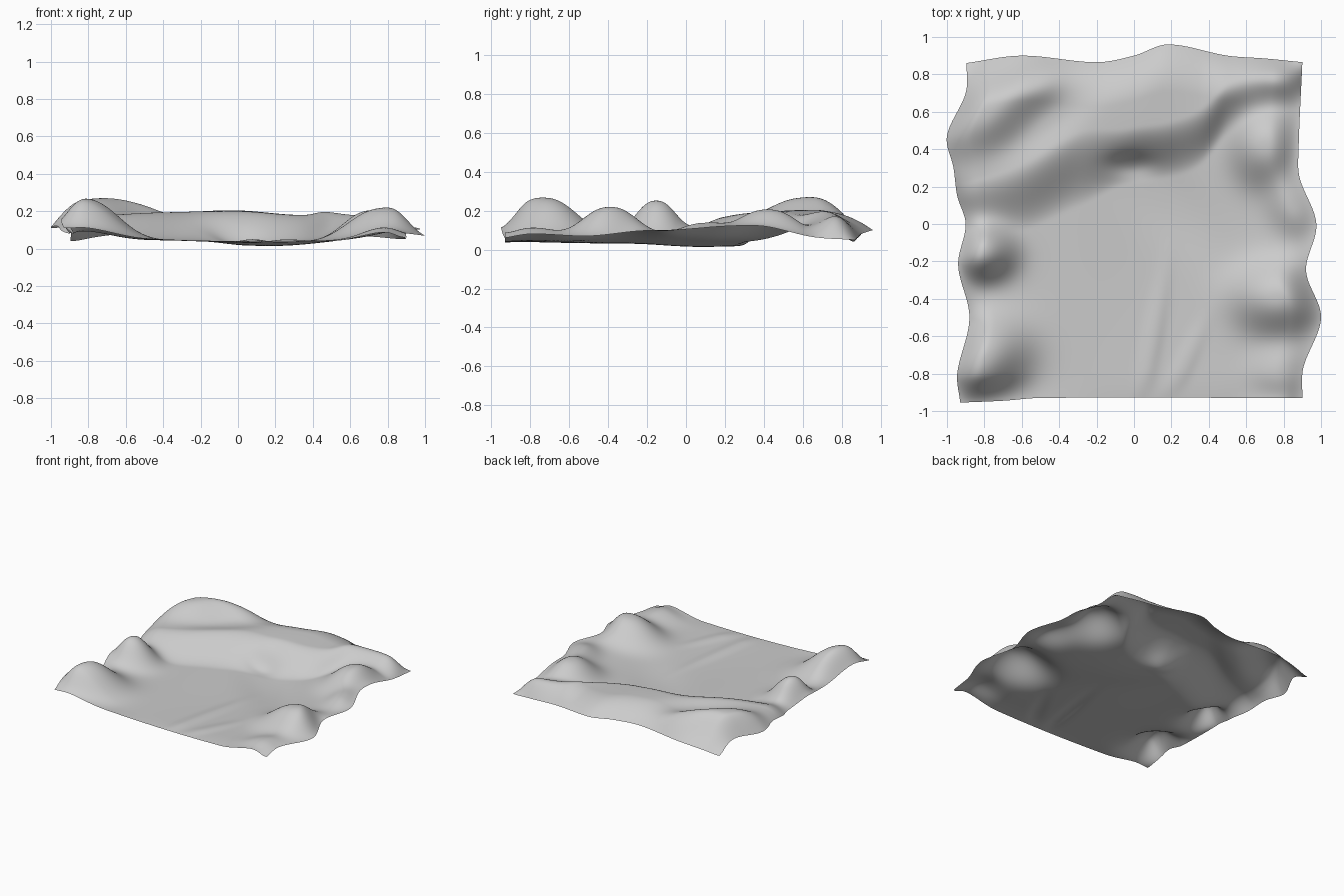
import bpy, bmesh, math

if "Cube" in bpy.data.objects:
    bpy.data.objects.remove(bpy.data.objects["Cube"])

N = 140


def curve(pts):
    """Smooth interpolation through (position, value) points."""
    def f(t):
        if t <= pts[0][0]:
            return pts[0][1]
        if t >= pts[-1][0]:
            return pts[-1][1]
        i = max(k for k in range(len(pts) - 1) if pts[k][0] <= t)
        a, b = pts[i], pts[i + 1]
        p, q = pts[max(i - 1, 0)], pts[min(i + 2, len(pts) - 1)]
        h = b[0] - a[0]
        s = (t - a[0]) / h
        ma = (b[1] - p[1]) / (b[0] - p[0]) * h
        mb = (q[1] - a[1]) / (q[0] - a[0]) * h
        return ((2*s**3 - 3*s*s + 1) * a[1] + (s**3 - 2*s*s + s) * ma
                + (3*s*s - 2*s**3) * b[1] + (s**3 - s*s) * mb)
    return f


# wavy outline of the sheet
left_x = curve([(-.95, -.93), (-.8, -.945), (-.5, -.88), (-.22, -.94), (0, -.9),
                (.15, -.945), (.3, -.965), (.47, -1), (.7, -.9), (.86, -.895)])
right_x = curve([(-.93, .9), (-.77, .905), (-.5, 1), (-.25, .92), (0, .975),
                 (.25, .885), (.4, .88), (.86, .9)])
back_y = curve([(-.9, .86), (-.6, .9), (-.2, .865), (0, .9), (.18, .96),
                (.5, .9), (.7, .885), (.9, .865)])
front_y = curve([(-.93, -.955), (-.7, -.945), (-.5, -.93), (.9, -.93)])

# heights along the four edges
left_z = curve([(-.95, .11), (-.75, .16), (-.5, .08), (-.2, .13), (0, .08),
                (.3, .12), (.5, .11), (.7, .11), (.86, .04)])
right_z = curve([(-.93, .06), (-.8, .08), (-.5, .07), (-.25, .095), (0, .105),
                 (.2, .12), (.4, .12), (.65, .065), (.86, .05)])
back_z = curve([(-.9, .04), (-.6, .08), (.18, .1), (.5, .08), (.9, .05)])
front_z = curve([(-.93, .11), (-.8, .11), (-.5, .055), (.5, .04), (.8, .09), (.9, .055)])

# middle of the rear bank, its height and half width
bank_y = curve([(-.9, .07), (-.6, .14), (-.3, .29), (0, .37), (.2, .4),
                (.35, .46), (.5, .61), (.7, .7), (.9, .71)])
bank_h = curve([(-.9, .12), (-.5, .15), (-.3, .155), (0, .16), (.35, .135), (.5, .16), (.9, .16)])
bank_w = curve([(-.9, .15), (-.3, .2), (-.05, .15), (.4, .15), (.9, .11)])

# mounds, ridges and hollows: x, y, height, length, width, turn in degrees
MOUNDS = [
    (-.82, -.73, .19, .26, .2, 35),
    (-.82, -.15, .175, .17, .14, 0),
    (-.80, .59, .09, .24, .15, 40),
    (-.52, .78, .05, .2, .11, 38),
    (-.45, .55, -.025, .3, .1, 38),
    (.76, -.39, .145, .23, .18, 0),
    (.78, -.8, .04, .16, .14, 0),
    (.70, .42, .14, .18, .2, 0),
    (.86, .1, .06, .16, .13, -60),
    (.80, .82, .03, .2, .1, 0),
    (.10, -.62, .014, .35, .05, 80),
    (.27, -.75, .01, .25, .05, 65),
    (.12, -.25, -.015, .6, .35, 90),
    (.15, .14, -.02, .4, .18, -45),
    (-.02, .32, -.025, .12, .06, 0),
]


def mound(x, y, m):
    cx, cy, h, a, b, turn = m
    c, s = math.cos(math.radians(turn)), math.sin(math.radians(turn))
    u = ((x - cx) * c + (y - cy) * s) / a
    v = (-(x - cx) * s + (y - cy) * c) / b
    return h * math.exp(-(u * u + v * v) ** 1.2)


def droop(z, edge, d, width):
    """Round the surface down to its edge height."""
    t = max(0, 1 - d / width)
    return z + (edge - z) * t * t


def height(x, y, d):
    t = min(1, max(0, (y - bank_y(x)) / (2 * bank_w(x)) + .5))
    z = .045 + bank_h(x) * t * t * (3 - 2 * t)
    # raised side strips in front of the bank
    z += .035 * (1 - t) * math.exp(-((abs(x) - .87) / .22) ** 2)
    z += sum(mound(x, y, m) for m in MOUNDS)
    z = droop(z, back_z(x), d[3], .24)
    z = droop(z, front_z(x), d[2], .15)
    z = droop(z, left_z(y), d[0], .13)
    return max(0, droop(z, right_z(y), d[1], .16))


# single soft sheet
bm = bmesh.new()
rows = []
for j in range(N + 1):
    row = []
    for i in range(N + 1):
        u, v = i / N, j / N
        x, y = -.9 + 1.8 * u, -.93 + 1.8 * v
        for _ in range(3):
            x, y = (left_x(y) * (1 - u) + right_x(y) * u,
                    front_y(x) * (1 - v) + back_y(x) * v)
        d = (u * 1.85, (1 - u) * 1.85, v * 1.83, (1 - v) * 1.83)
        row.append(bm.verts.new((x, y, height(x, y, d))))
    rows.append(row)
for j in range(N):
    for i in range(N):
        bm.faces.new((rows[j][i], rows[j][i + 1], rows[j + 1][i + 1], rows[j + 1][i]))
mesh = bpy.data.meshes.new("terrain_sheet")
bm.to_mesh(mesh)
bm.free()
sheet = bpy.data.objects.new("terrain_sheet", mesh)
bpy.context.collection.objects.link(sheet)
for p in mesh.polygons:
    p.use_smooth = True
